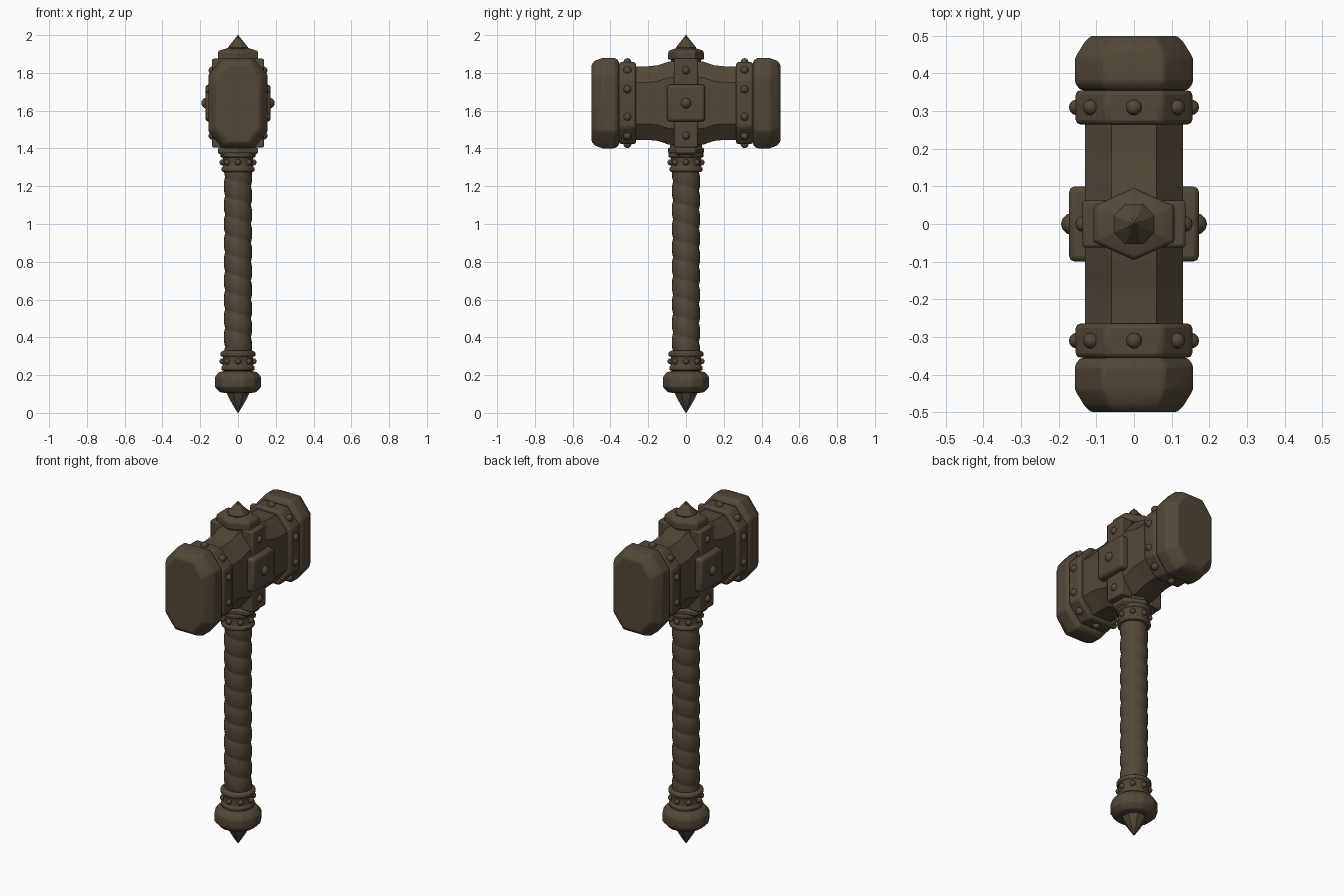
import bpy, bmesh, math
from mathutils import Vector

if "Cube" in bpy.data.objects:
    bpy.data.objects.remove(bpy.data.objects["Cube"])

mat = bpy.data.materials.new("dark bronze brown")
mat.diffuse_color = (0.085, 0.064, 0.042, 1)
mat.use_nodes = True
mat.node_tree.nodes["Principled BSDF"].inputs["Base Color"].default_value = mat.diffuse_color
CZ = 1.64  # height of the head's centre


def finish(name, bm, bevel=0.0, angle=30):
    bmesh.ops.recalc_face_normals(bm, faces=bm.faces)
    me = bpy.data.meshes.new(name)
    bm.to_mesh(me)
    bm.free()
    me.materials.append(mat)
    ob = bpy.data.objects.new(name, me)
    bpy.context.collection.objects.link(ob)
    if bevel:
        m = ob.modifiers.new("bevel", 'BEVEL')
        m.width, m.segments, m.limit_method = bevel, 2, 'ANGLE'
        m.angle_limit = math.radians(20)
    bpy.ops.object.select_all(action='DESELECT')
    ob.select_set(True)
    bpy.context.view_layer.objects.active = ob
    bpy.ops.object.shade_smooth_by_angle(angle=math.radians(angle))
    return ob


def skin(name, rings, bevel=0.0, angle=30):
    """Join rings of points into a closed solid."""
    bm = bmesh.new()
    vs = [[bm.verts.new(p) for p in r] for r in rings]
    n = len(rings[0])
    for a, b in zip(vs, vs[1:]):
        for i in range(n):
            j = (i + 1) % n
            bm.faces.new((a[i], a[j], b[j], b[i]))
    bm.faces.new(vs[0])
    bm.faces.new(vs[-1])
    return finish(name, bm, bevel, angle)


def octo(y, hx, hz, cx, cz):
    """Chamfered rectangle across the head at depth y."""
    q = [(hx, hz - cz), (hx - cx, hz)]
    pts = q + [(-x, z) for x, z in q[::-1]]
    pts += [(-x, -z) for x, z in pts]
    return [(x, y, CZ + z) for x, z in pts]


def lathe(name, profile, n, bevel=0.0, sx=1, sy=1, turn=0.5, angle=30):
    rings = [[(r * sx * math.cos(2 * math.pi * (i + turn) / n),
               r * sy * math.sin(2 * math.pi * (i + turn) / n), z) for i in range(n)]
             for r, z in profile]
    return skin(name, rings, bevel, angle)


def box(name, c, s, bevel):
    bm = bmesh.new()
    bmesh.ops.create_cube(bm, size=1)
    for v in bm.verts:
        v.co = Vector((v.co.x * s[0], v.co.y * s[1], v.co.z * s[2])) + Vector(c)
    return finish(name, bm, bevel)


def rivets(name, places, r):
    bm = bmesh.new()
    for p in places:
        res = bmesh.ops.create_uvsphere(bm, u_segments=12, v_segments=8, radius=r)
        bmesh.ops.translate(bm, verts=res["verts"], vec=p)
    return finish(name, bm, angle=60)


# hammer body, flaring towards the middle
skin("head_body", [octo(y, 0.13, h, 0.07, 0.085) for y, h in
     [(-0.38, 0.195), (-0.2, 0.195), (-0.15, 0.2), (-0.09, 0.22),
      (0.09, 0.22), (0.15, 0.2), (0.2, 0.195), (0.38, 0.195)]], angle=25)

for s, side in ((-1, "front"), (1, "back")):
    # striking caps
    skin(side + "_cap", [octo(s * y, hx, hz, cx, cz) for y, hx, hz, cx, cz in
         [(0.355, 0.142, 0.222, 0.07, 0.085), (0.375, 0.157, 0.239, 0.075, 0.09),
          (0.442, 0.157, 0.239, 0.075, 0.09), (0.482, 0.132, 0.225, 0.065, 0.085),
          (0.5, 0.115, 0.205, 0.06, 0.08)]], 0.008)
    # riveted bands
    skin(side + "_band", [octo(s * y, 0.155, 0.217, 0.08, 0.09)
         for y in (0.265, 0.355)], 0.012)
    spots = [(0, s * 0.31, CZ + t * 0.217) for t in (-1, 1)]
    spots += [(x * u, s * 0.31, CZ + z * t) for u in (-1, 1) for t in (-1, 1)
              for x, z in ((0.152, 0.073), (0.115, 0.174))]
    rivets(side + "_band_rivets", spots, 0.021)

# straps and plates on the two flat sides
for s, side in ((-1, "left"), (1, "right")):
    box(side + "_strap", (s * 0.1, 0, CZ), (0.075, 0.125, 0.47), 0.008)
    box(side + "_plate", (s * 0.135, 0, CZ), (0.075, 0.2, 0.195), 0.015)
    rivets(side + "_plate_rivet", [(s * 0.165, 0, CZ)], 0.029)
    rivets(side + "_strap_rivets", [(s * 0.135, 0, CZ + t * 0.173) for t in (-1, 1)], 0.021)

# socket above and below the head
HX, HY = 0.107 / math.cos(math.pi / 6), 0.096
lathe("top_socket", [(0.84, 1.82), (0.84, 1.87), (1, 1.872), (1, 1.908), (0.93, 1.918),
      (0.5, 1.932)], 6, 0.004, HX, HY)
lathe("bottom_socket", [(0.8, 1.36), (1, 1.378), (1, 1.40), (0.88, 1.405), (0.88, 1.45)],
      6, 0.004, HX, HY)
lathe("top_spike", [(0.055, 1.92), (0.058, 1.935), (0.03, 1.967), (0.002, 2.0)], 8)

# riveted collars at both ends of the grip
for name, z in (("upper_collar", 1.275), ("lower_collar", 0.222)):
    lathe(name, [(0.075, z), (0.09, z + 0.005), (0.09, z + 0.022), (0.082, z + 0.027),
          (0.082, z + 0.075), (0.094, z + 0.08), (0.094, z + 0.098), (0.08, z + 0.107)],
          16, 0.003)
    rivets(name + "_rivets", [(0.082 * math.cos(a), 0.082 * math.sin(a), z + 0.051)
           for a in [i * math.pi / 4 for i in range(8)]], 0.016)

# grip with spiral wrapping
N, STEPS, Z0, Z1, PITCH = 24, 150, 0.31, 1.3, 0.1
rings = []
for k in range(STEPS + 1):
    z = Z0 + (Z1 - Z0) * k / STEPS
    ring = []
    for i in range(N):
        a = 2 * math.pi * i / N
        t = (z / PITCH + i / N) % 1
        r = 0.066 + 0.009 * math.sqrt(max(0, math.sin(math.pi * t)))
        ring.append((r * math.cos(a), r * math.sin(a), z))
    rings.append(ring)
skin("grip_wrap", rings, angle=40)

# pommel and bottom spike
lathe("pommel", [(0.07, 0.105), (0.1, 0.11), (0.127, 0.138), (0.127, 0.188), (0.108, 0.214),
      (0.07, 0.224)], 12, 0.006)
lathe("bottom_spike", [(0.002, 0.0), (0.032, 0.045), (0.058, 0.09), (0.068, 0.112)], 8)
